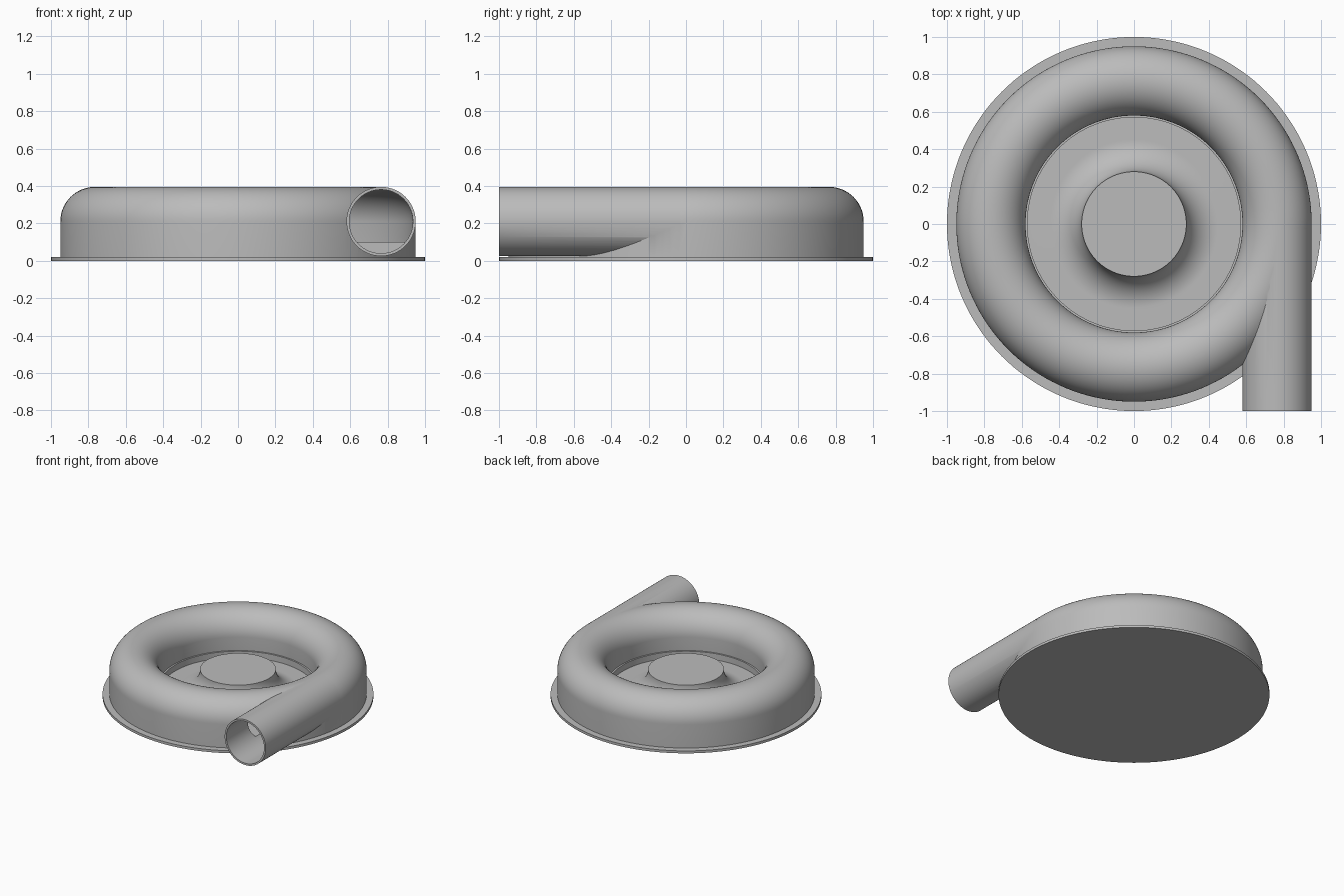
import bpy, bmesh
from math import sin, cos, pi, radians

cube = bpy.data.objects.get("Cube")
if cube:
    bpy.data.objects.remove(cube, do_unlink=True)

grey = bpy.data.materials.new("plain_grey")
grey.use_nodes = True
COLOUR = (0.5, 0.5, 0.5, 1)
grey.diffuse_color = COLOUR
grey.node_tree.nodes["Principled BSDF"].inputs["Base Color"].default_value = COLOUR

TUBE_X, TUBE_Z = 0.765, 0.21     # centre of the tube section
OUTER, INNER = 0.185, 0.17       # tube radii
STEPS = 144


def arc(cx, cz, r, start, end, n=24):
    """Points (radius, height) along an arc, angles in degrees."""
    angles = [radians(start + (end - start) * i / n) for i in range(n + 1)]
    return [(cx + r * cos(a), cz + r * sin(a)) for a in angles]


def make_object(name, bm):
    bmesh.ops.recalc_face_normals(bm, faces=bm.faces)
    mesh = bpy.data.meshes.new(name)
    bm.to_mesh(mesh)
    bm.free()
    mesh.materials.append(grey)
    obj = bpy.data.objects.new(name, mesh)
    bpy.context.collection.objects.link(obj)
    return obj


def revolve(name, profile):
    """Spin a closed (radius, height) outline about the z axis."""
    bm = bmesh.new()
    rings = []
    for r, z in profile:
        if r == 0:
            rings.append([bm.verts.new((0, 0, z))] * STEPS)
        else:
            rings.append([bm.verts.new((r * cos(2 * pi * i / STEPS), r * sin(2 * pi * i / STEPS), z))
                          for i in range(STEPS)])
    for a, b in zip(rings, rings[1:] + rings[:1]):
        for i in range(STEPS):
            j = (i + 1) % STEPS
            corners = list(dict.fromkeys((a[i], a[j], b[j], b[i])))
            if len(corners) > 2:
                bm.faces.new(corners)
    return make_object(name, bm)


def outlet(name, radius, y_front, y_back):
    """Solid cylinder along y through the tube centre."""
    bm = bmesh.new()
    front, back = [[bm.verts.new((x, y, z)) for x, z in arc(TUBE_X, TUBE_Z, radius, 0, 360, 96)[:-1]]
                   for y in (y_front, y_back)]
    bm.faces.new(front)
    bm.faces.new(back)
    for i in range(len(front)):
        j = (i + 1) % len(front)
        bm.faces.new((front[i], front[j], back[j], back[i]))
    return make_object(name, bm)


def combine(target, other, operation):
    mod = target.modifiers.new(operation, 'BOOLEAN')
    mod.operation = operation
    mod.solver = 'EXACT'
    mod.object = other
    bpy.context.view_layer.objects.active = target
    bpy.ops.object.modifier_apply(modifier=mod.name)
    bpy.data.objects.remove(other, do_unlink=True)


# Round base flange
base = revolve("base_plate", [(0, 0), (1, 0), (1, 0.02), (0, 0.02)])

# Hub with a concave flare down to the recessed floor
hub = revolve("centre_hub", [(0, 0.01), (0.575, 0.01), (0.575, 0.05)]
              + arc(0.45, 0.22, 0.17, 270, 180) + [(0, 0.22)])

# Ring casing with a rounded top and a small inner lip
casing = revolve("spiral_casing", [(0.57, 0.01), (0.95, 0.01)]
                 + arc(TUBE_X, TUBE_Z, OUTER, 0, 180, 32) + [(0.583, 0.1), (0.57, 0.1)])

# Tangential outlet pipe, then the hollow passage through pipe and ring
combine(casing, outlet("outlet_pipe", OUTER, -1, -0.03), 'UNION')
ring_bore = revolve("ring_bore", [(0.6, 0.1), (0.93, 0.1)]
                    + arc(TUBE_X, TUBE_Z, INNER, 0, 180, 32))
combine(casing, ring_bore, 'DIFFERENCE')
combine(casing, outlet("pipe_bore", INNER, -1.1, 0.02), 'DIFFERENCE')

# Smooth shading with crisp edges
bpy.ops.object.select_all(action='DESELECT')
for part in (base, hub, casing):
    part.select_set(True)
bpy.context.view_layer.objects.active = casing
bpy.ops.object.shade_smooth_by_angle(angle=radians(30))
